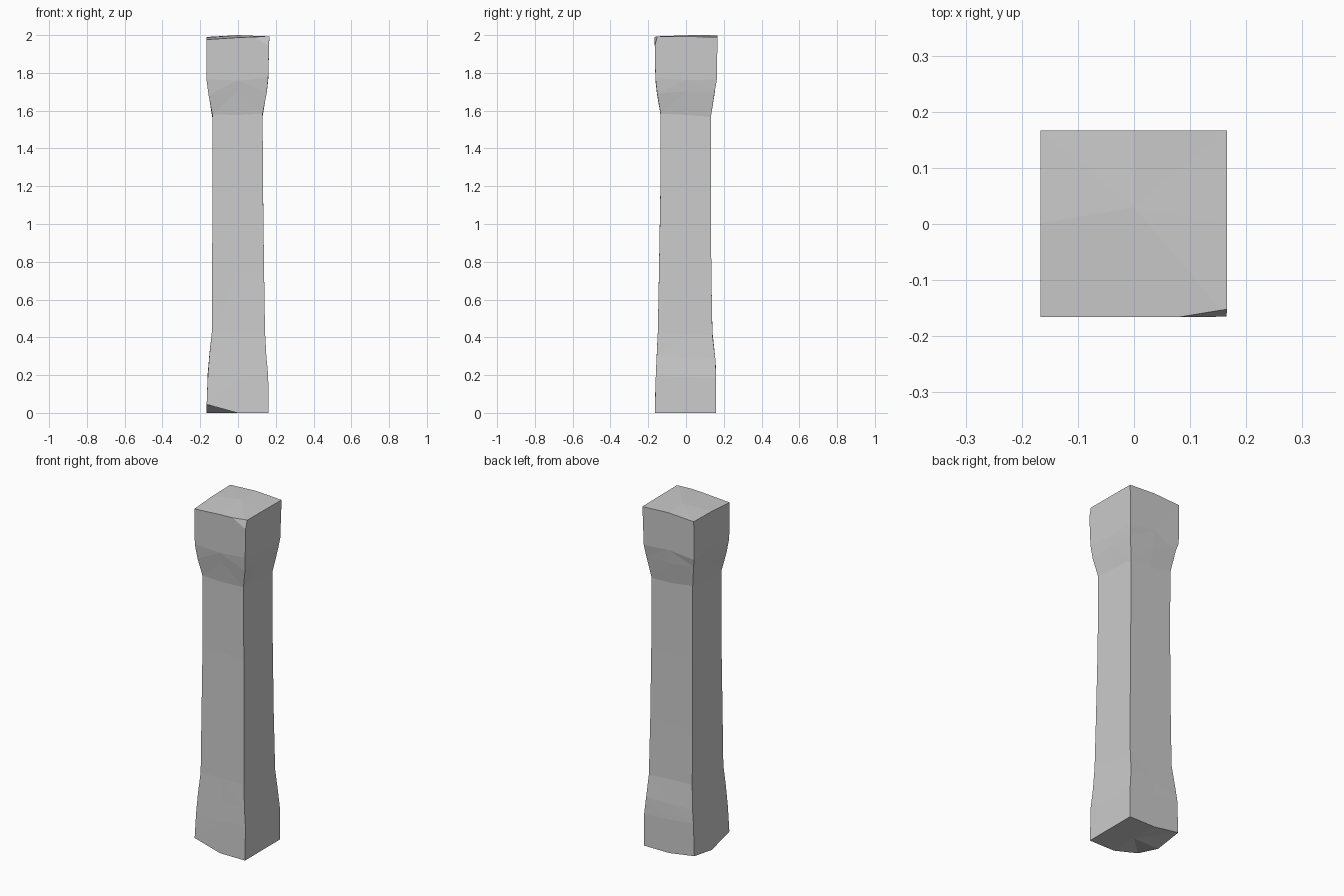
import bpy, bmesh, random
from mathutils import Vector

if "Cube" in bpy.data.objects:
    bpy.data.objects.remove(bpy.data.objects["Cube"])

random.seed(4)

# Column profile: height, left x, right x, front y, back y
RINGS = [
    (0.00, -0.166, 0.161, -0.165, 0.160),
    (0.20, -0.160, 0.160, -0.160, 0.160),
    (0.30, -0.151, 0.150, -0.155, 0.155),
    (0.42, -0.138, 0.143, -0.149, 0.140),
    (0.75, -0.137, 0.138, -0.143, 0.134),
    (1.15, -0.135, 0.133, -0.136, 0.132),
    (1.58, -0.136, 0.130, -0.135, 0.132),
    (1.70, -0.156, 0.152, -0.153, 0.152),
    (1.77, -0.167, 0.160, -0.162, 0.163),
    (1.99, -0.167, 0.166, -0.166, 0.167),
]
# Chipped corners: order front-left, front, front-right, right,
# back-right, back, back-left, left
BOTTOM_LIFT = (0.045, 0, 0, 0, 0, 0, 0.025, 0)
TOP_LIFT = (-0.014, -0.003, 0.003, 0.002, 0.0, 0.009, 0.0, -0.003)


def ring_points(x0, x1, y0, y1):
    xm, ym = (x0 + x1) / 2, (y0 + y1) / 2
    return [(x0, y0), (xm, y0), (x1, y0), (x1, ym),
            (x1, y1), (xm, y1), (x0, y1), (x0, ym)]


bm = bmesh.new()
last = len(RINGS) - 1
loops = []
for i, (z, *box) in enumerate(RINGS):
    loop = []
    for k, (x, y) in enumerate(ring_points(*box)):
        if i == 0:
            dz = BOTTOM_LIFT[k]
        elif i == last:
            dz = TOP_LIFT[k]
        else:
            # Hand-hewn irregularity
            dz = random.uniform(-0.018, 0.018)
        loop.append(bm.verts.new((x, y, z + dz)))
    loops.append(loop)

# Shaft, base and capital walls
for a, b in zip(loops, loops[1:]):
    for k in range(8):
        n = (k + 1) % 8
        bm.faces.new((a[k], a[n], b[n], b[k]))

# Top and bottom caps as fans
top = bm.verts.new((0, 0.03, 2.0))
bottom = bm.verts.new((0, 0, 0))
for k in range(8):
    n = (k + 1) % 8
    bm.faces.new((loops[-1][k], loops[-1][n], top))
    bm.faces.new((loops[0][n], loops[0][k], bottom))

bmesh.ops.triangulate(bm, faces=bm.faces[:])

# Chip off the front right corner of the capital
p = Vector((0.07, -0.166, 1.995))
q = Vector((0.166, -0.152, 1.993))
r = Vector((0.166, -0.166, 1.94))
normal = (q - p).cross(r - p)
if normal.y > 0:
    normal.negate()
cut = bmesh.ops.bisect_plane(bm, geom=bm.verts[:] + bm.edges[:] + bm.faces[:],
                             plane_co=p, plane_no=normal, clear_outer=True)
rim = [e for e in cut["geom_cut"] if isinstance(e, bmesh.types.BMEdge)]
bmesh.ops.holes_fill(bm, edges=[e for e in bm.edges if e.is_boundary], sides=0)
bmesh.ops.recalc_face_normals(bm, faces=bm.faces[:])

mesh = bpy.data.meshes.new("stone_pillar")
bm.to_mesh(mesh)
bm.free()
bpy.context.collection.objects.link(bpy.data.objects.new("stone_pillar", mesh))
